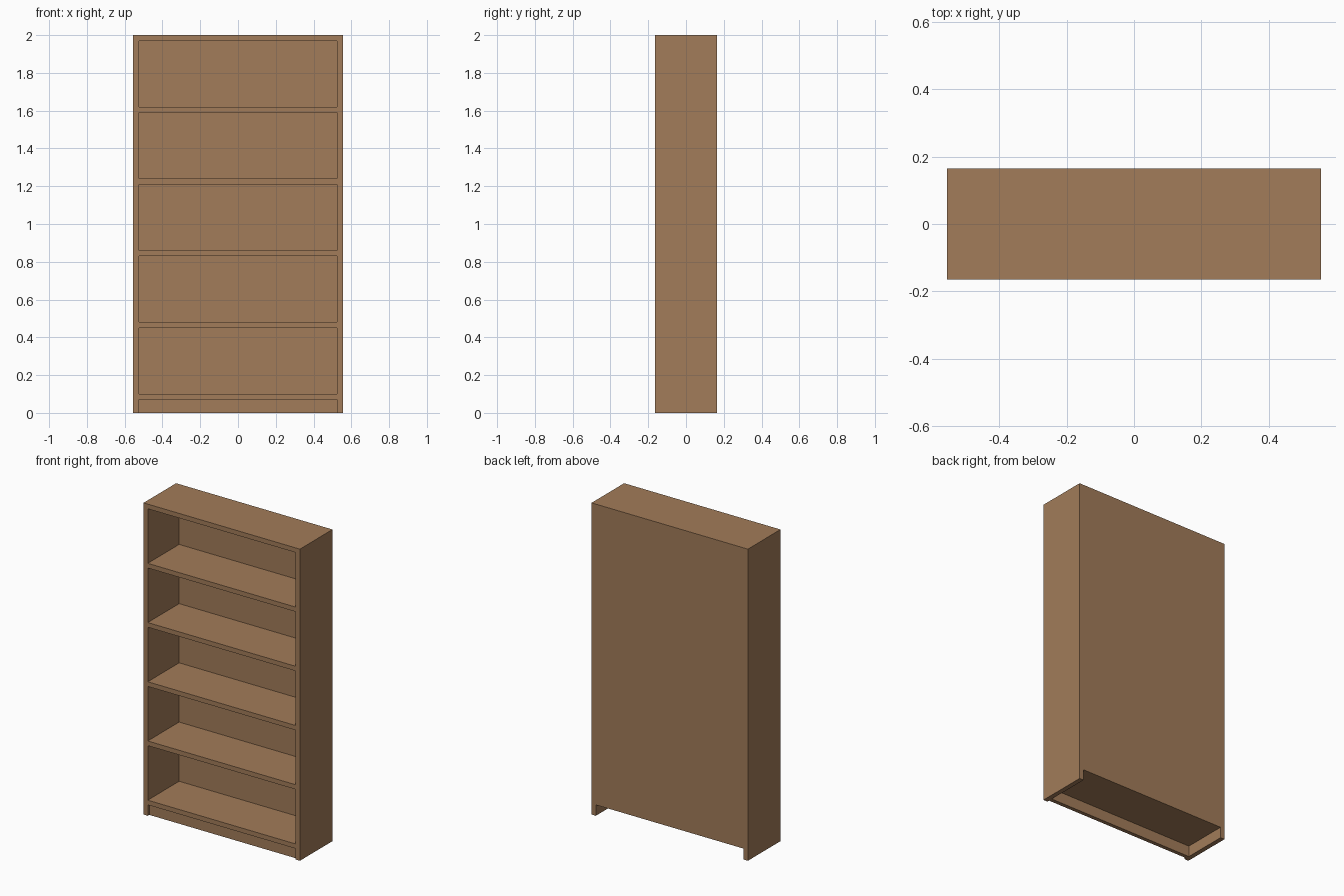
import bpy

if "Cube" in bpy.data.objects:
    bpy.data.objects.remove(bpy.data.objects["Cube"])

W, D, H, T = 1.11, 0.33, 2.0, 0.03   # outer size and board thickness
BACK = 0.012                         # back panel thickness
INNER = W / 2 - T

wood = bpy.data.materials.new("wood")
wood.diffuse_color = (0.36, 0.20, 0.10, 1)
wood.use_nodes = True
wood.node_tree.nodes["Principled BSDF"].inputs["Base Color"].default_value = wood.diffuse_color


def board(name, x, y, z):
    """Box spanning the given (min, max) ranges."""
    bpy.ops.mesh.primitive_cube_add(size=1, location=[sum(r) / 2 for r in (x, y, z)])
    ob = bpy.context.object
    ob.name = name
    ob.scale = [r[1] - r[0] for r in (x, y, z)]
    bpy.ops.object.transform_apply(location=False, rotation=False, scale=True)
    ob.data.materials.append(wood)
    return ob


span = (-INNER, INNER)

# Side panels
board("left_side", (-W / 2, -INNER), (-D / 2, D / 2), (0, H))
board("right_side", (INNER, W / 2), (-D / 2, D / 2), (0, H))

# Top board
board("top_board", span, (-D / 2, D / 2), (H - T, H))

# Bottom shelf and four middle shelves, evenly spaced
for i in range(5):
    z = 0.07 + 0.38 * i
    name = "bottom_shelf" if i == 0 else f"shelf_{i}"
    board(name, span, (-D / 2, D / 2 - BACK), (z, z + T))

# Back panel, open below the bottom shelf
board("back_panel", span, (D / 2 - BACK, D / 2), (0.07, H - T))

# Plinth, set slightly behind the front edge
board("plinth", span, (-D / 2 + 0.015, -D / 2 + 0.04), (0, 0.07))
